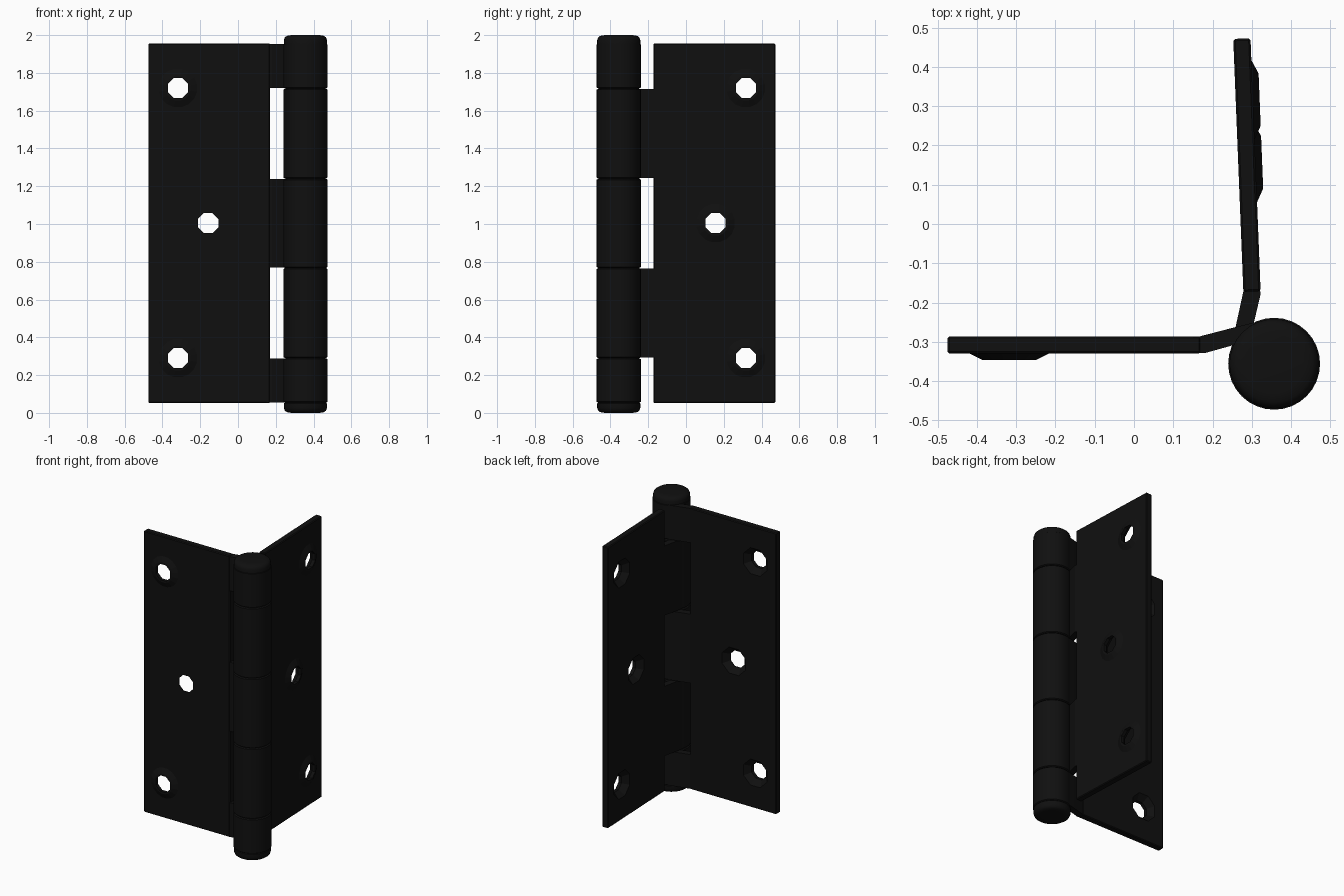
import bpy, bmesh, math
from mathutils import Matrix

if "Cube" in bpy.data.objects:
    bpy.data.objects.remove(bpy.data.objects["Cube"])

CX, CY, R = 0.357, -0.356, 0.117            # barrel axis and radius
BREAKS = [0.053, 0.29, 0.767, 1.24, 1.717, 1.955]
HOLES = [(-0.318, 0.29), (-0.158, 1.005), (-0.318, 1.72)]

metal = bpy.data.materials.new("dark_metal")
metal.diffuse_color = (0.005, 0.005, 0.005, 1)
metal.use_nodes = True
metal.node_tree.nodes["Principled BSDF"].inputs["Base Color"].default_value = metal.diffuse_color


def to_object(name, bm, matrix=None):
    if matrix is not None:
        bmesh.ops.transform(bm, matrix=matrix, verts=bm.verts)
    bmesh.ops.recalc_face_normals(bm, faces=bm.faces)
    me = bpy.data.meshes.new(name)
    bm.to_mesh(me)
    bm.free()
    ob = bpy.data.objects.new(name, me)
    me.materials.append(metal)
    bpy.context.collection.objects.link(ob)
    return ob


def lathe(profile, n, phase=0.0):
    """Closed solid of revolution about z from (radius, z) pairs."""
    bm = bmesh.new()
    rings = [[bm.verts.new((r * math.cos(phase + math.tau * i / n),
                            r * math.sin(phase + math.tau * i / n), z))
              for i in range(n)] for r, z in profile]
    for a, b in zip(rings, rings[1:]):
        for i in range(n):
            j = (i + 1) % n
            bm.faces.new((a[i], a[j], b[j], b[i]))
    bm.faces.new(rings[0])
    bm.faces.new(rings[-1])
    return bm


def prism(outline, z0, z1, bevel=0.0):
    """Extrude an xy outline from z0 to z1."""
    bm = bmesh.new()
    face = bm.faces.new([bm.verts.new((x, y, z0)) for x, y in outline])
    ext = bmesh.ops.extrude_face_region(bm, geom=[face])
    verts = [v for v in ext["geom"] if isinstance(v, bmesh.types.BMVert)]
    bmesh.ops.translate(bm, verts=verts, vec=(0, 0, z1 - z0))
    bmesh.ops.recalc_face_normals(bm, faces=bm.faces)
    if bevel:
        bmesh.ops.bevel(bm, geom=bm.edges[:], offset=bevel, segments=1,
                        affect='EDGES', profile=0.5)
    return bm


def smooth(ob, angle=30):
    bpy.ops.object.select_all(action='DESELECT')
    ob.select_set(True)
    bpy.context.view_layer.objects.active = ob
    bpy.ops.object.shade_smooth_by_angle(angle=math.radians(angle))


def boolean(ob, tool, operation):
    mod = ob.modifiers.new("bool", 'BOOLEAN')
    mod.object, mod.operation, mod.solver = tool, operation, 'EXACT'
    bpy.context.view_layer.objects.active = ob
    bpy.ops.object.modifier_apply(modifier=mod.name)
    bpy.data.objects.remove(tool)


def place(ob, matrix):
    """Move the mesh itself, then restore outward normals if mirrored."""
    ob.data.transform(matrix)
    if matrix.determinant() < 0:
        ob.data.flip_normals()


def leaf(name, tabs, bumps, matrix):
    # flat plate
    plate = to_object(name + "_plate", prism(
        [(-0.475, -0.33), (0.17, -0.33), (0.17, -0.286), (-0.475, -0.286)],
        0.053, 1.955, 0.005))
    # pressed screw seats and countersunk holes
    for i, (x, z) in enumerate(HOLES):
        m = Matrix.Translation((x, 0, z)) @ Matrix.Rotation(math.pi / 2, 4, 'X')
        m = m @ Matrix.Translation((0, 0, 0.33))     # local +z points outward
        ph = math.pi / 8
        if i in bumps:
            boolean(plate, to_object("seat_tool", lathe(
                [(0.12, -0.008), (0.103, 0.0), (0.068, 0.017)], 16, ph / 2), m), 'UNION')
        boolean(plate, to_object("hole_tool", lathe(
            [(0.105, -0.06), (0.095, -0.044), (0.058, -0.005), (0.058, 0.05)],
            8, ph), m), 'DIFFERENCE')
    place(plate, matrix)
    # bent tabs running into the barrel
    for k in tabs:
        tab = to_object(f"{name}_tab_{k + 1}", prism(
            [(0.15, -0.287), (0.165, -0.287), (0.265, -0.261), (0.31, -0.25),
             (0.32, -0.29), (0.18, -0.329), (0.15, -0.329)],
            BREAKS[k] + 0.003, BREAKS[k + 1] - 0.003))
        place(tab, matrix)


axis = Matrix.Translation((CX, CY, 0))

# one leaf along x, the other mirrored across the corner and opened slightly
leaf("left_leaf", (0, 2, 4), (0, 2), Matrix.Identity(4))
swap = Matrix(((0, -1, 0, 0), (-1, 0, 0, 0), (0, 0, 1, 0), (0, 0, 0, 1)))
leaf("right_leaf", (1, 3), (0, 1, 2),
     axis @ Matrix.Rotation(0.04, 4, 'Z') @ axis.inverted() @ swap)

# barrel knuckles with chamfered rims
for k, (a, b) in enumerate(zip(BREAKS, BREAKS[1:])):
    smooth(to_object(f"knuckle_{k + 1}", lathe(
        [(R - 0.007, a + 0.001), (R, a + 0.006), (R, b - 0.006), (R - 0.007, b - 0.001)],
        32), axis))

# hinge pin with rounded caps
cap = [(0.075, 0.0), (0.098, 0.004), (0.109, 0.012), (0.114, 0.026), (0.114, 0.05), (0.106, 0.056)]
pin = cap + [(r, 2 - z) for r, z in reversed(cap)]
smooth(to_object("hinge_pin", lathe(pin, 32), axis), 40)
